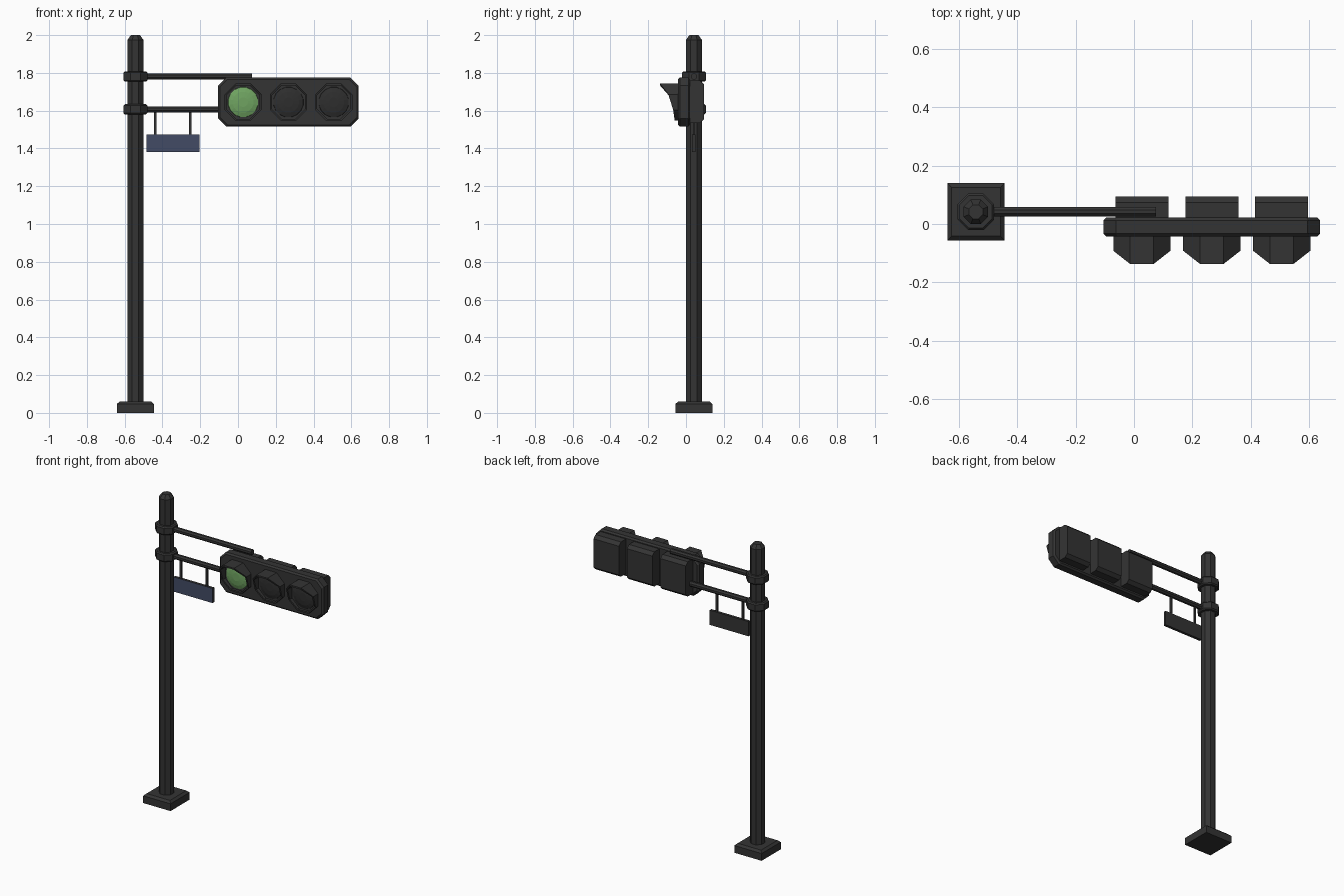
import bpy, bmesh
from math import sin, cos, pi
from mathutils import Matrix, Vector

cube = bpy.data.objects.get("Cube")
if cube:
    bpy.data.objects.remove(cube, do_unlink=True)


def material(name, rgb):
    m = bpy.data.materials.new(name)
    m.use_nodes = True
    m.diffuse_color = (*rgb, 1)
    m.node_tree.nodes["Principled BSDF"].inputs["Base Color"].default_value = (*rgb, 1)
    return m


METAL = material("dark metal", (0.034, 0.034, 0.034))
LENS = material("unlit lens", (0.027, 0.027, 0.027))
GREEN = material("green lens", (0.16, 0.37, 0.12))
NAVY = material("navy sign face", (0.055, 0.07, 0.13))


def finish(name, bm, *mats):
    bmesh.ops.recalc_face_normals(bm, faces=bm.faces)
    mesh = bpy.data.meshes.new(name)
    bm.to_mesh(mesh)
    bm.free()
    for m in mats:
        mesh.materials.append(m)
    ob = bpy.data.objects.new(name, mesh)
    bpy.context.collection.objects.link(ob)
    return ob


def ring(apothem, sides=8):
    """Regular polygon with flat sides facing the axes."""
    r = apothem / cos(pi / sides)
    return [(r * cos((i + 0.5) * 2 * pi / sides), r * sin((i + 0.5) * 2 * pi / sides))
            for i in range(sides)]


def loft(name, origin, axis, sections, mat):
    """Stack of polygon outlines, each (outline, distance along axis)."""
    place = {"x": lambda u, v, d: (d, u, v), "y": lambda u, v, d: (u, d, v),
             "z": lambda u, v, d: (u, v, d)}[axis]
    bm = bmesh.new()
    loops = [[bm.verts.new(Vector(origin) + Vector(place(u, v, d))) for u, v in outline]
             for outline, d in sections]
    for a, b in zip(loops, loops[1:]):
        for i in range(len(a)):
            j = (i + 1) % len(a)
            bm.faces.new((a[i], a[j], b[j], b[i]))
    bm.faces.new(loops[0])
    bm.faces.new(loops[-1])
    return finish(name, bm, mat)


def box(name, lo, hi, mats=(METAL,)):
    lo, hi = Vector(lo), Vector(hi)
    bm = bmesh.new()
    bmesh.ops.create_cube(bm, size=1, matrix=Matrix.Translation((lo + hi) / 2)
                          @ Matrix.Diagonal((*(hi - lo), 1)))
    if len(mats) > 1:
        for f in bm.faces:
            f.normal_update()
            f.material_index = int(f.normal.y < -0.5)
    return finish(name, bm, *mats)


# Pole, base and collars
PX, PY = -0.543, 0.042
foot = (PX, PY, 0)
loft("base", foot, "z", [(ring(0.098, 4), 0), (ring(0.098, 4), 0.047),
                         (ring(0.084, 4), 0.06)], METAL)
loft("pole", foot, "z", [(ring(0.042), 0.05), (ring(0.042), 1.975),
                         (ring(0.024), 2.0)], METAL)
for label, z, end in (("upper", 1.781, 0.075), ("lower", 1.607, 0.075)):
    loft(label + "_collar", (PX, PY, z), "z",
         [(ring(0.056), -0.027), (ring(0.063), -0.02),
          (ring(0.063), 0.02), (ring(0.056), 0.027)], METAL)
    loft(label + "_arm", (0, PY, z), "x",
         [(ring(0.016), PX), (ring(0.016), end)], METAL)

# Hanging sign
box("sign", (-0.485, 0.032, 1.38), (-0.205, 0.05, 1.475), (METAL, NAVY))
for side, x in (("right", -0.438), ("left", -0.253)):
    box(side + "_hanger", (x - 0.006, PY - 0.006, 1.47), (x + 0.006, PY + 0.006, 1.6))

# Signal backplate with clipped corners and bevelled rims
CX, CZ = 0.267, 1.645


def clipped(w, h, c):
    return [(w, h - c), (w - c, h), (c - w, h), (-w, h - c),
            (-w, c - h), (c - w, -h), (w - c, -h), (w, c - h)]


big, small = clipped(0.372, 0.13, 0.043), clipped(0.362, 0.12, 0.039)
loft("signal_housing", (CX, 0, CZ), "y",
     [(small, -0.043), (big, -0.033), (big, 0.012), (small, 0.022)], METAL)


def visor(name, x):
    """Octagonal hood, deepest at the top."""
    bm = bmesh.new()
    outer, inner = ring(0.098), ring(0.088)

    def front(v):
        if v > 0.06:
            return -0.137
        return -0.092 if v > 0 else (-0.068 if v > -0.06 else -0.06)

    def loop(outline, depth):
        return [bm.verts.new((x + u, depth(v), CZ + v)) for u, v in outline]

    loops = [loop(outer, lambda v: -0.035), loop(outer, front),
             loop(inner, front), loop(inner, lambda v: -0.035)]
    for k in range(4):
        a, b = loops[k], loops[(k + 1) % 4]
        for i in range(8):
            j = (i + 1) % 8
            bm.faces.new((a[i], a[j], b[j], b[i]))
    return finish(name, bm, METAL)


# Three lamps, each with a rear box, hood and shallow domed lens
for label, x, mat in (("first", CX - 0.24, GREEN), ("middle", CX, LENS),
                      ("last", CX + 0.24, LENS)):
    visor(label + "_visor", x)
    dome = [(ring(0.08, 16), -0.04), (ring(0.078, 16), -0.047),
            (ring(0.055, 16), -0.055), (ring(0.025, 16), -0.059)]
    loft(label + "_lens", (x, 0, CZ), "y", dome, mat)
    tall = [(0.091, 0.115), (-0.091, 0.115), (-0.091, -0.11), (0.091, -0.11)]
    short = [(u, v * 0.83) for u, v in tall]
    loft(label + "_rear_box", (x, 0, CZ), "y",
         [(tall, 0.015), (tall, 0.073), (short, 0.094)], METAL)
